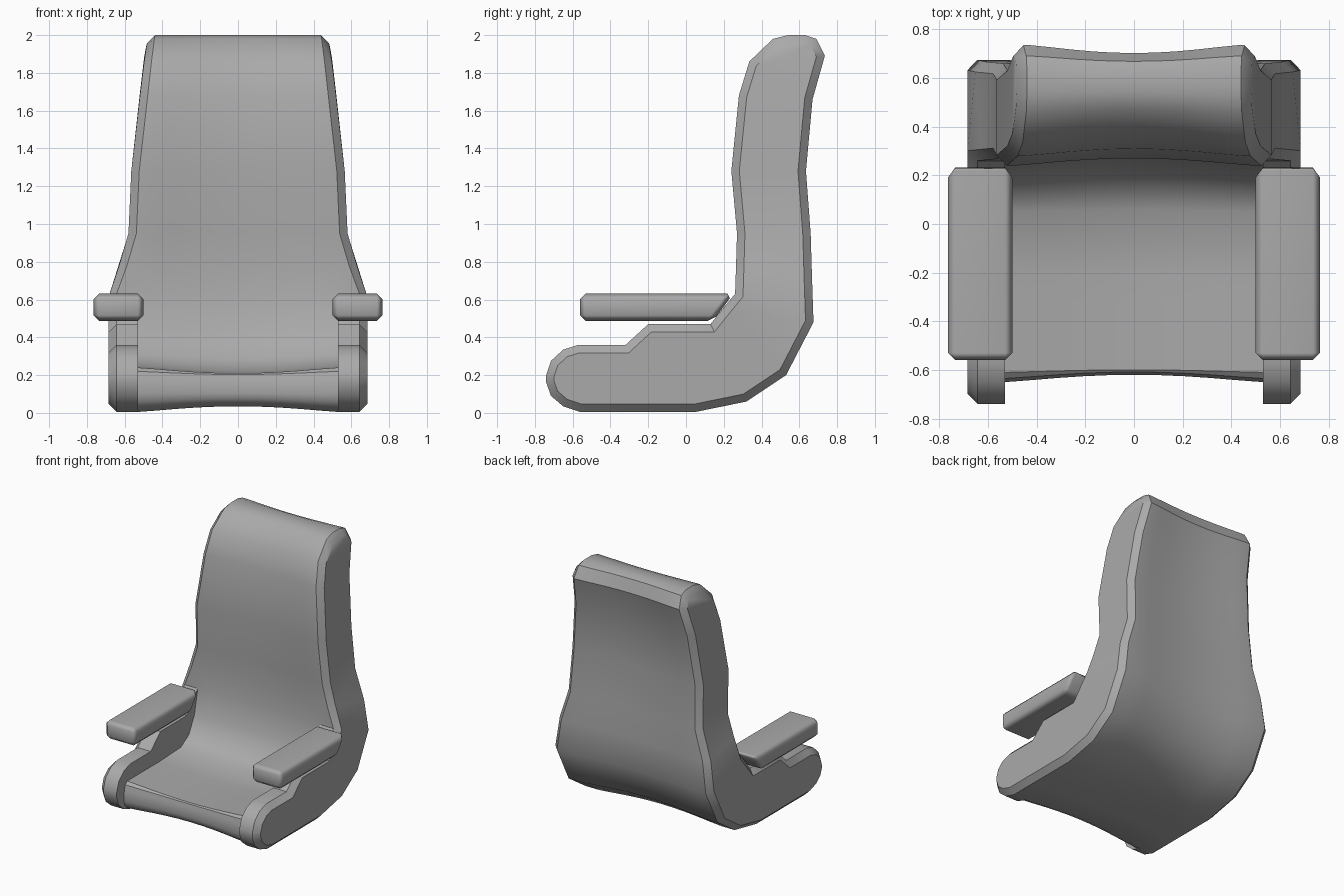
import bpy, bmesh, math
from mathutils import Vector

if "Cube" in bpy.data.objects:
    bpy.data.objects.remove(bpy.data.objects["Cube"])

grey = bpy.data.materials.new("grey_upholstery")
grey.use_nodes = True
COLOUR = (0.4, 0.4, 0.4, 1)
grey.diffuse_color = COLOUR
grey.node_tree.nodes["Principled BSDF"].inputs["Base Color"].default_value = COLOUR


def make_object(name, bm, angle):
    bmesh.ops.recalc_face_normals(bm, faces=bm.faces)
    mesh = bpy.data.meshes.new(name)
    bm.to_mesh(mesh)
    bm.free()
    mesh.materials.append(grey)
    obj = bpy.data.objects.new(name, mesh)
    bpy.context.collection.objects.link(obj)
    bpy.ops.object.select_all(action="DESELECT")
    obj.select_set(True)
    bpy.context.view_layer.objects.active = obj
    bpy.ops.object.shade_smooth_by_angle(angle=math.radians(angle))
    return obj


# Side profile (y, z): front/top chain and back/bottom chain, paired nose to headrest
TOP = [(-.74, .2), (-.715, .275), (-.65, .335), (-.57, .36), (-.32, .36), (-.2, .47),
       (.13, .47), (.17, .52), (.21, .57), (.26, .63), (.265, .78), (.27, .95),
       (.24, 1.28), (.28, 1.68), (.335, 1.86), (.46, 1.98), (.54, 2)]
BOTTOM = [(-.74, .16), (-.715, .09), (-.65, .035), (-.56, .005), (-.32, .005), (-.2, .005),
          (.05, .005), (.32, .06), (.53, .2), (.675, .48), (.667, .72), (.66, .95),
          (.635, 1.28), (.67, 1.66), (.735, 1.89), (.69, 1.98), (.63, 2)]
# The seat between the arms is lower and shorter
SEAT_TOP = [(-.65, .15), (-.645, .18), (-.635, .22), (-.61, .24), (-.32, .24), (-.2, .24),
            (.05, .25), (.15, .31), (.22, .44)]
SEAT_NOSE = [(-.65, .1), (-.64, .06), (-.61, .03)]
# Half width by height
WIDTH = [(0, .685), (.63, .685), (.78, .63), (.95, .58), (1.28, .565),
         (1.68, .52), (1.95, .49), (2.01, .48)]


def half_width(z):
    for (z0, w0), (z1, w1) in zip(WIDTH, WIDTH[1:]):
        if z <= z1:
            return w0 + (w1 - w0) * (z - z0) / (z1 - z0)
    return WIDTH[-1][1]


def loop(top, bottom):
    return [Vector(p) for p in top + bottom[::-1]]


def inset(points, d):
    """Mitred inward offset of a closed clockwise profile."""
    result = []
    for i, p in enumerate(points):
        a = (p - points[i - 1]).normalized()
        b = (points[(i + 1) % len(points)] - p).normalized()
        n1, n2 = Vector((a.y, -a.x)), Vector((b.y, -b.x))
        result.append(p + (n1 + n2) * d / (1 + n1.dot(n2)))
    return result


BEVEL = 0.042
outer = loop(TOP, BOTTOM)
middle = loop(SEAT_TOP + TOP[len(SEAT_TOP):], SEAT_NOSE + BOTTOM[len(SEAT_NOSE):])


def inner_x(z):
    return min(.53, half_width(z) - BEVEL - .03)


def middle_ring(t):
    """Cross-section at fraction t of the inner width, thinner at the centre."""
    ring = []
    for p, q in zip(middle, inset(middle, .03 * (1 - t * t) ** 1.3)):
        z = p.y if p.y > 1.9 else q.y
        ring.append(Vector((t * inner_x(p.y), q.x, z)))
    return ring


# Rings from the side cap to the centre, then mirrored
half = [[Vector((half_width(p.y), q.x, q.y)) for p, q in zip(outer, inset(outer, BEVEL))],
        [Vector((half_width(p.y) - BEVEL, p.x, p.y)) for p in outer],
        [Vector((inner_x(p.y), p.x, p.y)) for p in outer]]
half += [middle_ring(t) for t in (1, .8, .6, .4, .2)]
mirrored = [[Vector((-v.x, v.y, v.z)) for v in ring] for ring in reversed(half)]

bm = bmesh.new()
rings = [[bm.verts.new(v) for v in ring] for ring in half + [middle_ring(0)] + mirrored]
count = len(outer)
for r0, r1 in zip(rings, rings[1:]):
    for i in range(count):
        j = (i + 1) % count
        bm.faces.new((r0[i], r0[j], r1[j], r1[i]))
for cap in (rings[0], rings[-1]):
    for i in range(len(TOP) - 1):
        bm.faces.new((cap[i], cap[i + 1], cap[count - 2 - i], cap[count - 1 - i]))
bmesh.ops.remove_doubles(bm, verts=bm.verts, dist=.0005)
make_object("seat_body", bm, 35)

# Arm pads with a slanted rear end
for name, side in (("left_arm_pad", 1), ("right_arm_pad", -1)):
    bm = bmesh.new()
    bmesh.ops.create_cube(bm, size=1)
    for v in bm.verts:
        rear, low = v.co.y > 0, v.co.z < 0
        v.co = Vector((side * .6325 + v.co.x * .265,
                       (.145 if low else .25) if rear else -.56,
                       .487 if low else .632))
    bmesh.ops.bevel(bm, geom=bm.edges[:], offset=.03, segments=1, affect="EDGES")
    pad = make_object(name, bm, 60)
    pad.modifiers.new("even_shading", "WEIGHTED_NORMAL")
